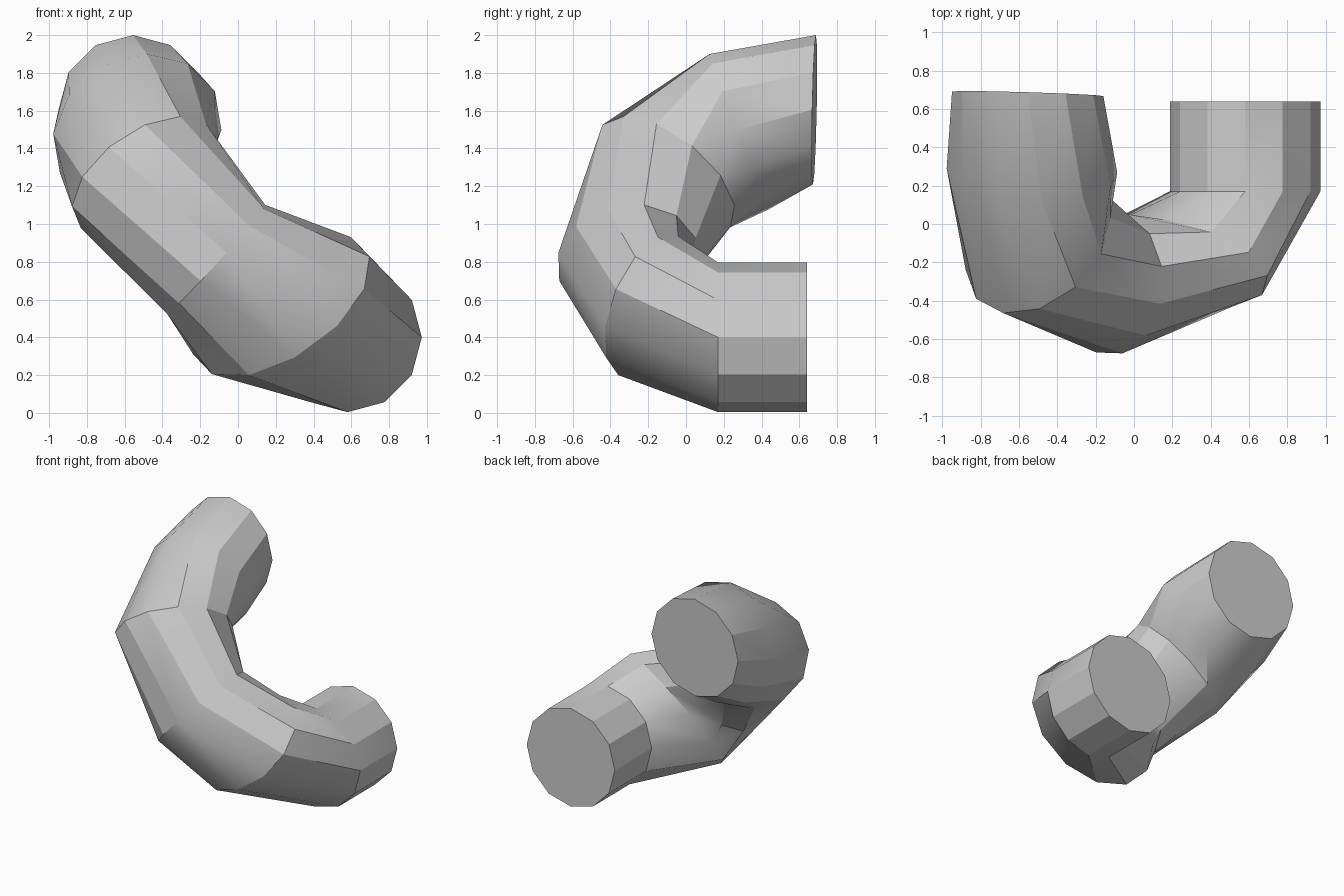
import bpy, bmesh
from math import cos, sin, radians
from mathutils import Vector

if "Cube" in bpy.data.objects:
    bpy.data.objects.remove(bpy.data.objects["Cube"])

SIDES = 12

# cross-sections along the bend: centre, two half-axes, start angle
SECTIONS = [
    ((.58, .64, .40), (.393, 0, 0), (0, 0, .396), 0),
    ((.58, .17, .40), (.393, 0, 0), (0, 0, .396), 0),
    ((.23, -.20, .568), (.379, -.206, -.011), (.28, .109, .378), 15),
    ((-.115, -.31, .812), (.12, -.33, .11), (.236, .18, .27), 15),
    ((-.501, -.104, 1.254), (-.09, -.362, .22), (.367, .043, .226), 15),
    ((-.533, .28, 1.488), (.445, -.01, .01), (-.05, .155, -.412), -120),
    ((-.555, .68, 1.605), (.395, -.012, 0), (0, -.008, -.395), -120),
]


def add_ring(bm, centre, p, q, start):
    c, p, q = Vector(centre), Vector(p), Vector(q)
    angles = [radians(start + 360 * i / SIDES) for i in range(SIDES)]
    return [bm.verts.new(c + p * cos(a) + q * sin(a)) for a in angles]


# bent tube skinned through the sections
bm = bmesh.new()
rings = [add_ring(bm, *s) for s in SECTIONS]
for a, b in zip(rings, rings[1:]):
    for i in range(SIDES):
        j = (i + 1) % SIDES
        bm.faces.new((a[i], a[j], b[j], b[i]))

# flat end caps
bm.faces.new(rings[0])
bm.faces.new(rings[-1])
bmesh.ops.recalc_face_normals(bm, faces=bm.faces)

mesh = bpy.data.meshes.new("bent_tube")
bm.to_mesh(mesh)
bm.free()
tube = bpy.data.objects.new("bent_tube", mesh)
bpy.context.collection.objects.link(tube)

# gentle edges along the bend are smooth, the facets stay sharp
bpy.context.view_layer.objects.active = tube
tube.select_set(True)
bpy.ops.object.shade_smooth_by_angle(angle=radians(28))
